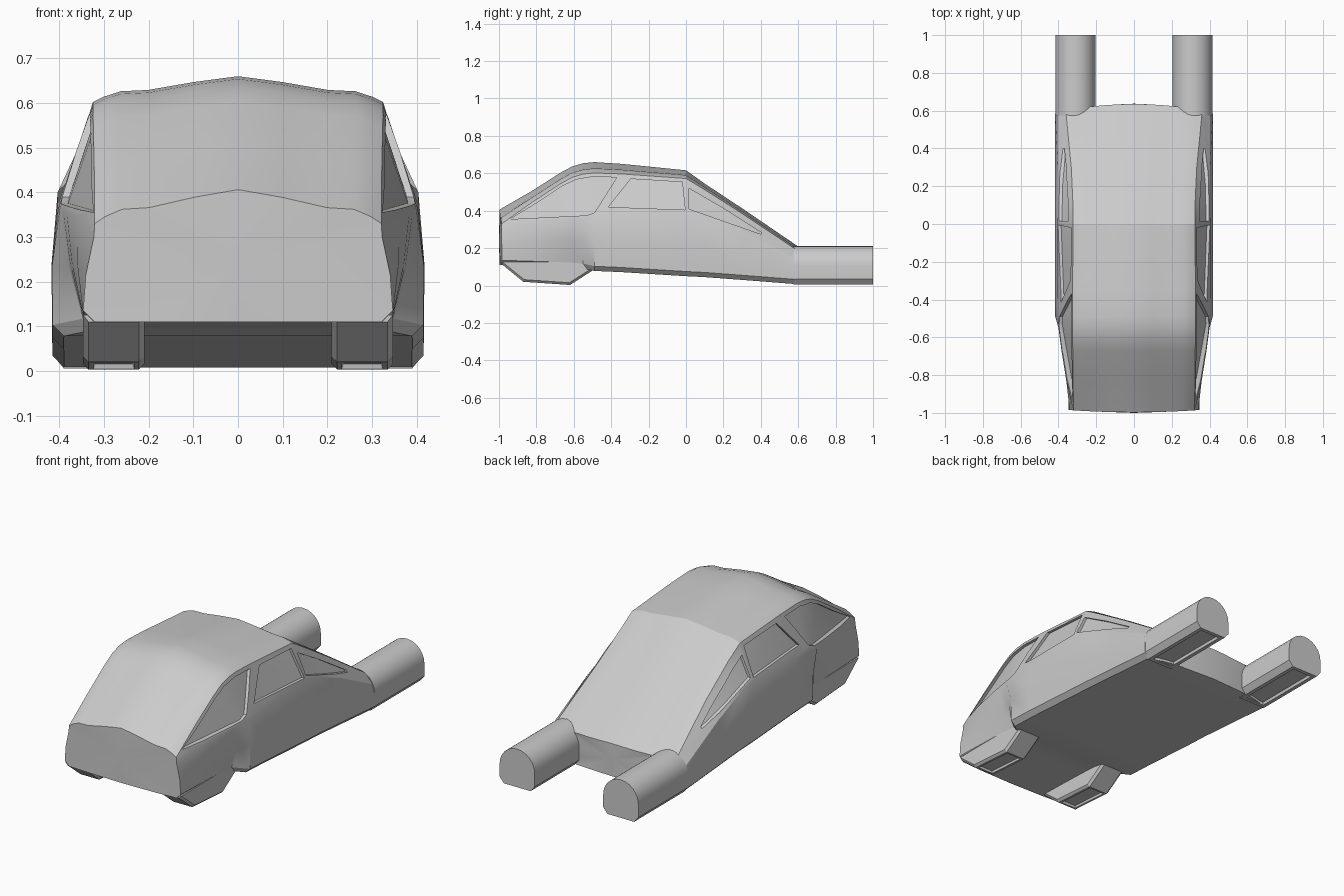
import bpy, bmesh, math
from mathutils import Vector
from mathutils.bvhtree import BVHTree

if "Cube" in bpy.data.objects:
    bpy.data.objects.remove(bpy.data.objects["Cube"])


def make(name, bm):
    bmesh.ops.recalc_face_normals(bm, faces=bm.faces[:])
    me = bpy.data.meshes.new(name)
    bm.to_mesh(me)
    ob = bpy.data.objects.new(name, me)
    bpy.context.collection.objects.link(ob)
    return ob


def activate(ob):
    bpy.ops.object.select_all(action='DESELECT')
    ob.select_set(True)
    bpy.context.view_layer.objects.active = ob


def smooth(ob, deg=25):
    activate(ob)
    bpy.ops.object.shade_smooth_by_angle(angle=math.radians(deg))


def loft(bm, rings, hubs=None):
    # skin the rings; cap with flat faces, or with fans around the two hub points
    vs = [[bm.verts.new(p) for p in r] for r in rings]
    n = len(vs[0])
    for a, b in zip(vs, vs[1:]):
        for i in range(n):
            j = (i + 1) % n
            bm.faces.new((a[i], a[j], b[j], b[i]))
    for k, ring in enumerate((vs[0], vs[-1])):
        if hubs:
            c = bm.verts.new(hubs[k])
            for i in range(n):
                bm.faces.new((ring[i], ring[(i + 1) % n], c))
        else:
            bm.faces.new(ring)


def pocket(bm, thickness, depth):
    # sunken panel in the largest downward face
    bmesh.ops.recalc_face_normals(bm, faces=bm.faces[:])
    bm.normal_update()
    f = max((f for f in bm.faces if f.normal.z < -0.9), key=lambda f: f.calc_area())
    bmesh.ops.inset_region(bm, faces=[f], thickness=thickness)
    bmesh.ops.inset_region(bm, faces=[f], thickness=0.004, depth=-depth)


# body stations: y, floor z, half width, belt z, roof edge x, roof edge z, centre z
stations = [
    (-.985, .11, .345, .30, .321, .33, .406),
    (-.82, .105, .372, .345, .322, .447, .508),
    (-.67, .10, .396, .355, .324, .545, .604),
    (-.61, .097, .404, .358, .325, .578, .636),
    (-.55, .092, .412, .36, .325, .596, .654),
    (-.49, .078, .415, .362, .325, .602, .660),
    (-.35, .072, .416, .37, .325, .597, .651),
    (0, .05, .416, .40, .323, .572, .616),
    (.1, .045, .415, .37, .323, .512, .545),
    (.3, .03, .415, .29, .332, .385, .413),
    (.585, .008, .415, .145, .36, .195, .219),
    (.612, .008, .30, .13, .25, .175, .185),
]


def section(y, zb, w, zt, xe, ze, zc):
    d = zc - ze
    zm = (zb + zt) / 2 + .01
    xb = w - (.022 if y < -.98 else .012)
    xs = .347 if y < -.5 else w              # lower side tucks in above the front feet
    xm = (xs + xb) / 2 + .006 if y < -.5 else w + .002
    half = [(.2, zb), (xs - .025, zb), (xs, zb + .025), (xm, zm),
            (xb, zt), (xe, ze), (xe * .93, ze + .2 * d),
            (xe * .81, ze + .42 * d), (xe * .62, ze + .47 * d), (xe * .3, ze + .78 * d)]
    pts = [(0, zb)] + half + [(0, zc)] + [(-x, z) for x, z in reversed(half)]
    end = -.012 if y < -.98 else (.023 if y > .6 else 0)   # bowed nose and tail
    lim = .34 if y < 0 else .3
    return [(x, y + end * max(0, 1 - (x / lim) ** 2), z) for x, z in pts]


# lofted cabin body
bm = bmesh.new()
loft(bm, [section(*s) for s in stations], [(0, -1, .24), (0, .637, .1)])
body = make("cabin_body", bm)
tree = BVHTree.FromBMesh(bm)

# window recesses (y, z outlines), cut into the left side then mirrored
windows = [
    [(-.94, .355), (-.80, .44), (-.66, .532), (-.59, .566), (-.50, .582), (-.37, .578),
     (-.47, .42), (-.49, .39), (-.53, .375)],
    [(-.415, .42), (-.295, .57), (-.02, .553), (-.005, .405)],
    [(.015, .52), (.015, .41), (.20, .345), (.40, .275), (.40, .285), (.20, .412)],
]
for outline in windows:
    cb = bmesh.new()
    inner, outer = [], []
    for y, z in outline:
        x = tree.ray_cast(Vector((-1, y, z)), Vector((1, 0, 0)))[0].x
        inner.append((x + .016, y, z))
        outer.append((-.6, y, z))
    loft(cb, [inner, outer])
    bmesh.ops.triangulate(cb, faces=cb.faces[:])
    cutter = make("window_cutter", cb)
    cutter.hide_render = True
    mod = body.modifiers.new("window", 'BOOLEAN')
    mod.object, mod.operation, mod.solver = cutter, 'DIFFERENCE', 'EXACT'
    activate(body)
    bpy.ops.object.modifier_apply(modifier=mod.name)
    bpy.data.objects.remove(cutter)

# keep the cut half and mirror it
hb = bmesh.new()
hb.from_mesh(body.data)
bmesh.ops.bisect_plane(hb, geom=hb.verts[:] + hb.edges[:] + hb.faces[:], dist=1e-5,
                       plane_co=(0, 0, 0), plane_no=(1, 0, 0), clear_outer=True)
hb.to_mesh(body.data)
mod = body.modifiers.new("mirror", 'MIRROR')
activate(body)
bpy.ops.object.modifier_apply(modifier=mod.name)
smooth(body)

for s, side in ((1, "right"), (-1, "left")):
    # rear tubular pod, round on top and flat below
    bm = bmesh.new()
    arc = [(.105 * math.cos(math.pi * i / 12), .106 + .105 * math.sin(math.pi * i / 12))
           for i in range(13)]
    prof = [(.08, .005), (.105, .035)] + arc + [(-.105, .035), (-.08, .005)]
    loft(bm, [[(s * .31 + x, y, z) for x, z in prof] for y in (.575, 1)])
    pocket(bm, .03, .015)
    smooth(make("rear_pod_" + side, bm))

    # front foot under the nose, flush with the tucked-in lower side
    bm = bmesh.new()
    prof = [(-.98, .125), (-.98, .11), (-.87, .02), (-.62, .003), (-.50, .08), (-.50, .125)]
    loft(bm, [[(s * x, y, z) for y, z in prof] for x in (.21, .347)])
    edges = [e for e in bm.edges if (e.verts[0].co.z + e.verts[1].co.z) / 2 < .1
             and abs(e.verts[0].co.y - e.verts[1].co.y) > .01]
    bmesh.ops.bevel(bm, geom=edges, offset=.012, segments=1, affect='EDGES')
    pocket(bm, .016, .012)
    make("front_foot_" + side, bm)
